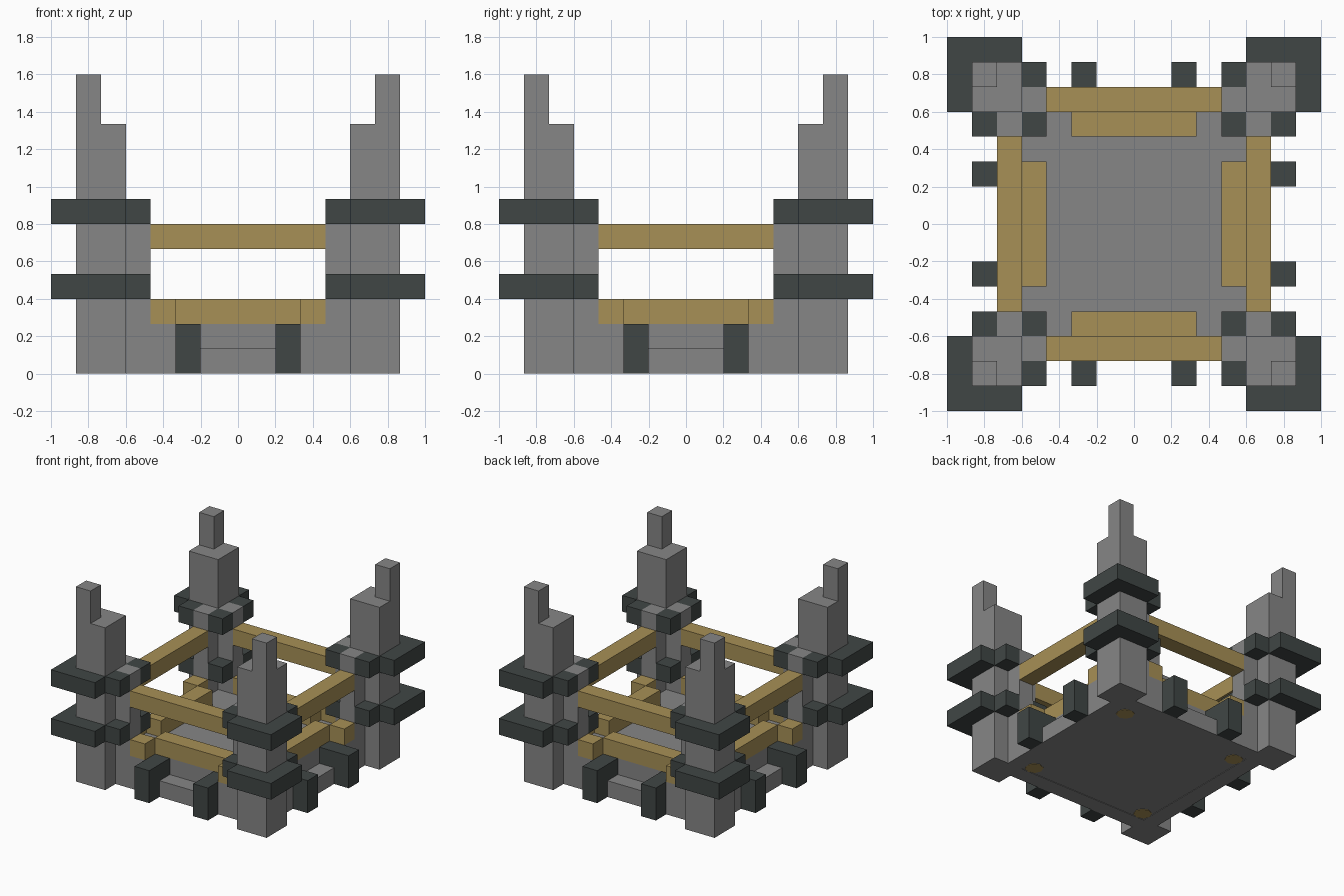
import bpy
import bmesh
from math import pi
from mathutils import Matrix, Vector

cube = bpy.data.objects.get("Cube")
if cube:
    bpy.data.objects.remove(cube, do_unlink=True)

U = 2 / 15  # size of one block


def material(name, rgb):
    m = bpy.data.materials.new(name)
    m.use_nodes = True
    color = (*rgb, 1)
    m.diffuse_color = color
    m.node_tree.nodes["Principled BSDF"].inputs["Base Color"].default_value = color
    return m


STONE = material("grey stone", (0.24, 0.24, 0.24))
IRON = material("dark slate", (0.051, 0.062, 0.06))
WOOD = material("golden wood", (0.39, 0.28, 0.093))


def finish(name, mat, bm):
    mesh = bpy.data.meshes.new(name)
    bm.to_mesh(mesh)
    bm.free()
    mesh.materials.append(mat)
    obj = bpy.data.objects.new(name, mesh)
    bpy.context.collection.objects.link(obj)


def blocks(name, mat, *boxes, turns=4):
    """Boxes given as (x range, y range, z range) in blocks, repeated by quarter turns."""
    for k in range(turns):
        bm = bmesh.new()
        for box in boxes:
            low = Vector([r[0] for r in box]) * U
            high = Vector([r[1] for r in box]) * U
            place = (Matrix.Rotation(k * pi / 2, 4, "Z")
                     @ Matrix.Translation((low + high) / 2)
                     @ Matrix.Diagonal((*(high - low), 1)))
            bmesh.ops.create_cube(bm, size=1, matrix=place)
        finish(f"{name}_{k + 1}" if turns > 1 else name, mat, bm)


def both(xs, ys, zs):
    """A box and its mirror image across x = 0."""
    return [(xs, ys, zs), ((-xs[1], -xs[0]), ys, zs)]


# Rows of blocks, counted outward from the centre
INNER, MID, CORE, OUTER, RIM = (3.5, 4.5), (4.5, 5.5), (4.5, 6.5), (5.5, 6.5), (6.5, 7.5)


def front(r):
    return (-r[1], -r[0])


# Floor slab and the round pegs under it
blocks("floor", STONE, ((-4.5, 4.5), (-4.5, 4.5), (0.03, 2)), turns=1)
for k in range(4):
    bm = bmesh.new()
    place = Matrix.Rotation(k * pi / 2, 4, "Z") @ Matrix.Translation((4 * U, 4 * U, 0.002))
    bmesh.ops.create_cone(bm, cap_ends=True, segments=8, radius1=0.07, radius2=0.07,
                          depth=0.004, matrix=place)
    finish(f"floor_peg_{k + 1}", WOOD, bm)

# Corner towers with buttresses and a spire on the outer corner
blocks("tower", STONE,
       (CORE, front(CORE), (0, 10)),
       (INNER, front(MID), (0, 7)),
       (MID, front(INNER), (0, 7)))
blocks("spire", STONE, (OUTER, front(OUTER), (10, 12)))

# Two dark bands round each tower
for level, z in (("lower", (3, 4)), ("upper", (6, 7))):
    blocks(level + "_band", IRON,
           ((4.5, 7.5), front(RIM), z),
           (RIM, (-6.5, -4.5), z),
           (INNER, front(OUTER), z),
           (OUTER, front(INNER), z),
           (INNER, front(INNER), z))

# Side walls: low step between taller shoulders
blocks("wall", STONE,
       ((-2.5, 2.5), front(MID), (0, 1)),
       *both((2.5, 3.5), front(MID), (0, 2)))

# Dark buttress posts with arms resting on the step
blocks("wall_post", IRON,
       *both((1.5, 2.5), front(OUTER), (0, 2)),
       *both((1.5, 2.5), front(MID), (1, 2)))

# Wooden beams and rails
blocks("lower_beam", WOOD,
       ((-2.5, 2.5), front(INNER), (2, 3)),
       *both((2.5, 3.5), front(MID), (2, 3)))
blocks("upper_rail", WOOD, ((-3.5, 3.5), front(MID), (5, 6)))
